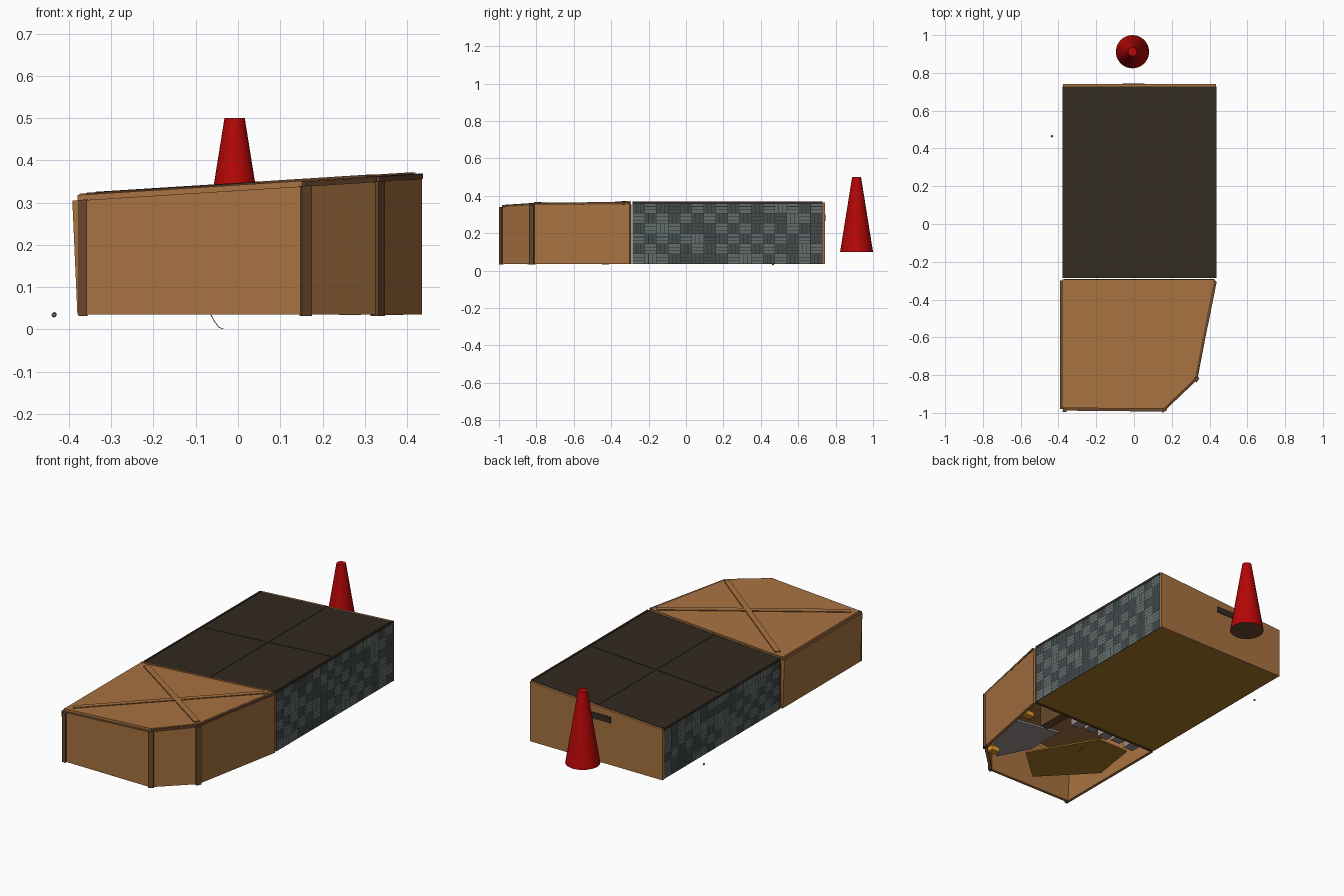
import bpy, bmesh, math, random
from mathutils import Vector

random.seed(4)
cube = bpy.data.objects.get("Cube")
if cube:
    bpy.data.objects.remove(cube)


def material(name, r, g, b):
    m = bpy.data.materials.new(name)
    m.use_nodes = True
    m.diffuse_color = (r, g, b, 1)
    m.node_tree.nodes["Principled BSDF"].inputs["Base Color"].default_value = (r, g, b, 1)
    return m


WOOD = material("plywood", .39, .17, .052)
TRIM = material("dark_wood", .14, .062, .025)
ROOF = material("dark_roof", .032, .023, .014)
FLOOR = material("olive_floor", .38, .18, .02)
LIGHT = material("light_stone", .125, .155, .15)
DARK = material("dark_stone", .055, .072, .073)
GROUT = material("grout", .02, .026, .026)
RED = material("red_plastic", .46, .002, .002)
GREY = material("grey_metal", .32, .28, .265)
GOLD = material("gold_bracket", .8, .36, .02)

BOTTOM = .035


def top(x, drop=0.0):
    """Height of the sloping roof plane."""
    return .318 + .063 * (x + .38) - drop


def finish(name, bm, mats):
    mesh = bpy.data.meshes.new(name)
    bm.to_mesh(mesh)
    bm.free()
    for m in mats:
        mesh.materials.append(m)
    ob = bpy.data.objects.new(name, mesh)
    bpy.context.scene.collection.objects.link(ob)
    return ob


def prism(name, pts, low, high, mats, rule=None, lean=(0, 0)):
    """Extruded footprint; low and high are heights or functions of x."""
    bm = bmesh.new()
    height = lambda h, x: h(x) if callable(h) else h
    a = [bm.verts.new((x, y, height(low, x))) for x, y in pts]
    b = [bm.verts.new((x + lean[0], y + lean[1], height(high, x))) for x, y in pts]
    bm.faces.new(a[::-1])
    bm.faces.new(b)
    n = len(pts)
    for i in range(n):
        j = (i + 1) % n
        bm.faces.new((a[i], a[j], b[j], b[i]))
    bmesh.ops.recalc_face_normals(bm, faces=bm.faces)
    bm.normal_update()
    if rule:
        for f in bm.faces:
            f.material_index = rule(f.normal)
    return finish(name, bm, mats)


def rect(x0, x1, y0, y1):
    return [(x0, y0), (x1, y0), (x1, y1), (x0, y1)]


def strip(p, q, width):
    """Footprint of a plank centred on the line p to q."""
    p, q = Vector(p), Vector(q)
    d = (q - p).normalized() * width / 2
    s = Vector((-d.y, d.x))
    return [tuple(v) for v in (p + s, p - s, q - s, q + s)]


def roof_low(x):
    return top(x, .014)


# Rear box: grout sides, olive underside, plywood end wall
X0, X1, Y0, Y1 = -.372, .432, -.285, .742
YS = Y1 - .013
prism("rear_box", rect(X0, X1, Y0, YS), BOTTOM, lambda x: top(x, .008), [WOOD, GROUT, FLOOR],
      lambda n: 1 if abs(n.x) > .7 else 2 if n.z < -.7 else 0)
prism("rear_wall", rect(X0 - .003, X1 + .003, YS, Y1), BOTTOM, lambda x: top(x, .005), [WOOD])
prism("rear_roof", rect(X0 - .004, X1 + .003, Y0, YS), roof_low, lambda x: top(x, .003), [ROOF])
for side, x in (("left", X1), ("right", X0)):
    prism("roof_edge_" + side, rect(x - .006, x + .004, Y0, YS), roof_low, top, [ROOF])

# Roof panel seams
for name, p, q in (("long", (.03, Y0), (.03, YS)), ("cross", (X0, .22), (X1, .22))):
    prism("roof_seam_" + name, strip(p, q, .012), lambda x: top(x, .005),
          lambda x: top(x, .001), [ROOF])

# Slot in the rear wall
prism("rear_slot", rect(-.06, .055, Y1 - .003, Y1 + .003), .265, .30, [ROOF])


# Basket-weave stone cladding on both long sides
def cladding(name, x, sign):
    bm = bmesh.new()
    cols, rows, gap = 16, 6, .0014
    cw = (YS - Y0) / cols
    ch = (top(x, .008) - BOTTOM) / rows
    for c in range(cols):
        for r in range(rows):
            upright = (c + r) % 2
            tone = upright if random.random() < .85 else 1 - upright
            for k in range(3):
                y, z = Y0 + c * cw, BOTTOM + r * ch
                w, h = cw, ch
                if upright:
                    w = cw / 3
                    y += k * w
                else:
                    h = ch / 3
                    z += k * h
                corners = [(y + gap, z + gap), (y + w - gap, z + gap),
                           (y + w - gap, z + h - gap), (y + gap, z + h - gap)]
                if sign < 0:
                    corners.reverse()
                f = bm.faces.new([bm.verts.new((x + sign * .003, *p)) for p in corners])
                f.material_index = tone
    finish(name, bm, [LIGHT, DARK])


cladding("stone_left", X1, 1)
cladding("stone_right", X0, -1)

# Front box: thin plywood walls with dark top edges, open underneath
A, B, C, D, E = (-.372, -.98), (.155, -.985), (.328, -.82), (.428, -.30), (-.372, -.30)
walls = (("front", A, B, (0, 0)), ("corner", B, C, (0, 0)), ("left", C, D, (0, 0)),
         ("right", E, A, (-.012, 0)))
for name, p, q, lean in walls:
    prism("front_box_wall_" + name, strip(p, q, .016), BOTTOM, lambda x: top(x, .013),
          [WOOD, TRIM], lambda n: 1 if n.z > .7 else 0, lean)
prism("front_box_wall_inner", rect(-.37, .425, -.301, -.292), BOTTOM, roof_low, [TRIM])
prism("front_box_roof", [(-.38, -.974), (.152, -.978), (.322, -.816), (.424, -.294), (-.38, -.294)],
      lambda x: top(x, .016), top, [WOOD])

# Dark corner planks
posts = (("front_left", (.148, -.994), (.172, -.98), .012),
         ("side_left", (.323, -.833), (.338, -.81), .022),
         ("front_right", (-.377, -.986), (-.357, -.988), .016))
for name, p, q, w in posts:
    prism("corner_post_" + name, strip(p, q, w), BOTTOM - .003, lambda x: top(x, .012), [TRIM])
prism("roof_trim_left", strip((.327, -.815), (.43, -.305), .016), roof_low, lambda x: top(x, .001), [TRIM])
prism("roof_trim_corner", strip((.155, -.98), (.324, -.82), .012), roof_low, lambda x: top(x, .002), [TRIM])

# Crossed roof planks: plywood faces with dark edges
for name, p, q, lift in (("a", (-.35, -.94), (.405, -.32), -.004), ("b", (-.33, -.33), (.31, -.80), -.005)):
    prism("roof_brace_" + name, strip(p, q, .03), top, lambda x: top(x, lift),
          [WOOD, TRIM], lambda n: 0 if n.z > .7 else 1)
prism("roof_joint", strip((-.375, -.302), (.42, -.302), .012), roof_low, lambda x: top(x, -.003), [WOOD])

# Underside of the front box: loose floor panel and inner fittings
prism("front_floor_panel", [(-.06, -.90), (.13, -.73), (-.077, -.38), (-.27, -.38), (-.31, -.64)],
      BOTTOM, BOTTOM + .008, [FLOOR])
prism("grey_plate", [(.07, -.75), (.16, -.93), (.30, -.80), (.34, -.58), (.07, -.53)], .09, .10, [GREY])
prism("inner_beam", rect(.17, .22, -.50, -.31), .06, .20, [TRIM])
for i in range(5):
    x = -.30 + i * .09
    prism("grey_fitting_%d" % i, rect(x, x + .06, -.37, -.305), .045 + .01 * (i % 2), .13, [GREY])
for i, (x, y) in enumerate(((.365, -.43), (.265, -.83))):
    prism("gold_bracket_%d" % i, rect(x - .026, x + .026, y - .018, y + .018), .034, .06, [GOLD])

# Traffic cone behind the box, with a dark underside
bm = bmesh.new()
bmesh.ops.create_cone(bm, cap_ends=True, segments=32, radius1=.088, radius2=.024, depth=.4)
bmesh.ops.translate(bm, verts=bm.verts, vec=(-.008, .912, .30))
bm.normal_update()
for f in bm.faces:
    f.material_index = 1 if f.normal.z < -.9 else 0
cone = finish("red_cone", bm, [RED, TRIM])
bpy.context.view_layer.objects.active = cone
cone.select_set(True)
bpy.ops.object.shade_smooth_by_angle(angle=math.radians(35))

# Hanging cable and a small loose pebble
curve = bpy.data.curves.new("cable", "CURVE")
curve.dimensions = "3D"
curve.bevel_depth = .001
curve.bevel_resolution = 1
curve.materials.append(ROOF)
line = curve.splines.new("POLY")
path = [(-.065, .036), (-.055, .018), (-.045, .005), (-.035, .001)]
line.points.add(len(path) - 1)
for pt, (x, z) in zip(line.points, path):
    pt.co = (x, -.5, z, 1)
bpy.context.scene.collection.objects.link(bpy.data.objects.new("cable", curve))
bm = bmesh.new()
bmesh.ops.create_icosphere(bm, subdivisions=1, radius=.007)
bmesh.ops.translate(bm, verts=bm.verts, vec=(-.435, .465, .035))
finish("pebble", bm, [GREY])
